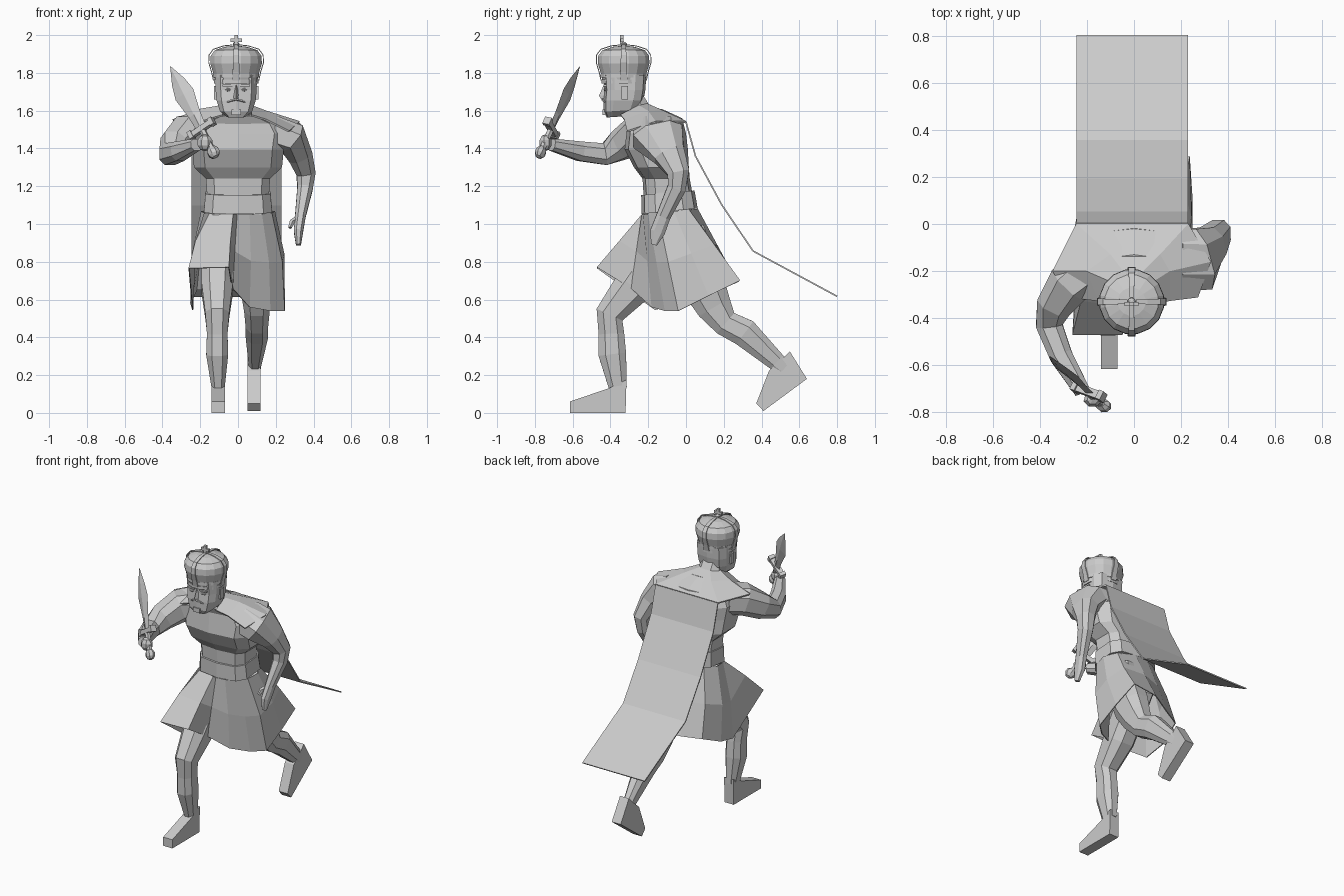
import bpy, bmesh
from math import sin, cos, pi, copysign
from mathutils import Vector as V, Matrix

def finish(name, bm, solid=0):
    bmesh.ops.recalc_face_normals(bm, faces=bm.faces)
    me = bpy.data.meshes.new(name)
    bm.to_mesh(me)
    bm.free()
    ob = bpy.data.objects.new(name, me)
    bpy.context.collection.objects.link(ob)
    if solid:
        m = ob.modifiers.new("thickness", 'SOLIDIFY')
        m.thickness, m.offset = solid, 0
    return ob

def loft(name, rings, closed=True, caps=True, solid=0):
    bm = bmesh.new()
    vs = [[bm.verts.new(p) for p in r] for r in rings]
    n = len(rings[0])
    for a, b in zip(vs, vs[1:]):
        for i in range(n if closed else n - 1):
            j = (i + 1) % n
            bm.faces.new((a[i], a[j], b[j], b[i]))
    if caps:
        bm.faces.new(vs[0])
        bm.faces.new(vs[-1])
    return finish(name, bm, solid)

def ring(c, ax, ay, n=8, p=1.0, start=0.5):
    f = lambda t: copysign(abs(t) ** p, t)
    return [V(c) + ax * f(cos(2 * pi * (i + start) / n)) + ay * f(sin(2 * pi * (i + start) / n))
            for i in range(n)]

def level(z, hx, y0, y1, x=0, lean=0, n=10, p=0.6):
    """Horizontal ring from y0 to y1; lean raises the back edge."""
    return ring((x, (y0 + y1) / 2, z), V((hx, 0, 0)), V((0, (y1 - y0) / 2, lean)), n, p)

def limb(name, pts, ref, n=8):
    """Tube through (x, y, z, radius along ref, other radius)."""
    P = [V(p[:3]) for p in pts]
    rings = []
    for i, p in enumerate(pts):
        t = (P[min(i + 1, len(P) - 1)] - P[max(i - 1, 0)]).normalized()
        a = (V(ref) - t * t.dot(V(ref))).normalized()
        rings.append(ring(P[i], a * p[3], t.cross(a) * p[4], n, .8))
    return loft(name, rings)

def box(name, loc, size, M=None):
    bm = bmesh.new()
    bmesh.ops.create_cube(bm, size=1, matrix=Matrix.Translation(loc) @ Matrix.Diagonal((*size, 1)))
    if M:
        bm.transform(M)
    return finish(name, bm)

def ball(name, loc, size, M=None, u=8, v=5):
    bm = bmesh.new()
    bmesh.ops.create_uvsphere(bm, u_segments=u, v_segments=v, radius=1,
                              matrix=Matrix.Translation(loc) @ Matrix.Diagonal((*size, 1)))
    if M:
        bm.transform(M)
    return finish(name, bm)

def side_profile(name, yz, x0, x1):
    return loft(name, [[V((x, y, z)) for y, z in yz] for x in (x0, x1)])

# Torso leaning forward, with belt
loft("torso", [level(1.06, .175, -.22, .045, 0, .015), level(1.17, .17, -.225, .03, 0, .012),
               level(1.24, .175, -.23, .02), level(1.30, .24, -.275, .015), level(1.395, .25, -.325, .01),
               level(1.48, .265, -.315, 0), level(1.545, .23, -.31, -.02, 0, .015),
               level(1.59, .12, -.33, -.13, 0, .02)])
loft("belt", [level(1.068, .186, -.236, .062, 0, .015), level(1.165, .178, -.237, .045, 0, .012)])

# Skirt: oval waist flowing into an uneven hem
hem = [(-.26, -.47, .765), (-.05, -.47, .77), (-.03, -.29, .66), (.06, -.18, .56), (.17, -.11, .54),
       (.245, -.04, .54), (.245, .12, .62), (.235, .285, .70), (.05, .27, .69), (-.1, .2, .66),
       (-.22, .14, .65), (-.25, -.02, .58), (-.24, -.165, .545)]
waist_deg = [-140, -98, -92, -72, -50, -25, 8, 42, 78, 105, 138, 172, 205]
waist = [V((.195 * cos(d * pi / 180), -.085 + .148 * sin(d * pi / 180), 1.065 + .015 * sin(d * pi / 180)))
         for d in waist_deg]
mid = [w.lerp(V(h), .5) + V((w.x * .12, 0, 0)) for w, h in zip(waist, hem)]
loft("skirt", [waist, mid, [V(h) for h in hem]], caps=False, solid=.006)

# Legs and boots
limb("front_leg", [(-.1, -.08, .95, .09, .12), (-.11, -.28, .67, .09, .11), (-.11, -.405, .52, .068, .08),
                   (-.11, -.395, .42, .058, .072), (-.11, -.39, .31, .062, .078), (-.105, -.36, .13, .036, .05)],
     (1, 0, 0))
side_profile("front_boot", [(-.615, 0), (-.32, 0), (-.315, .175), (-.41, .13), (-.615, .06)], -.14, -.07)
limb("rear_leg", [(.09, -.02, .95, .09, .13), (.1, .10, .66, .09, .12), (.1, .15, .56, .072, .1),
                  (.1, .21, .475, .063, .075), (.1, .31, .425, .063, .08), (.09, .48, .27, .036, .052),
                  (.088, .52, .235, .032, .048)], (1, 0, 0))
side_profile("rear_boot", [(.55, .325), (.64, .18), (.41, .01), (.372, .05), (.44, .225), (.51, .285)], .05, .118)

# Arms and hands
limb("raised_arm", [(-.19, -.19, 1.49, .10, .11), (-.27, -.25, 1.48, .10, .10), (-.335, -.34, 1.42, .085, .08),
                    (-.36, -.43, 1.37, .062, .06), (-.31, -.56, 1.385, .055, .052),
                    (-.22, -.71, 1.42, .034, .036)], (0, 0, 1))
ball("sword_fist", (-.175, -.745, 1.43), (.042, .035, .045), u=7)
limb("lowered_arm", [(.19, -.15, 1.48, .14, .10), (.27, -.15, 1.465, .145, .095), (.325, -.09, 1.37, .09, .07),
                     (.36, -.04, 1.27, .062, .054), (.355, -.05, 1.19, .052, .044), (.33, -.12, 1.04, .04, .03),
                     (.32, -.15, .96, .042, .026), (.32, -.17, .89, .018, .014)], (0, 1, 0))
limb("thumb", [(.315, -.13, 1.03, .016, .016), (.285, -.15, 1.01, .015, .015), (.275, -.165, .98, .01, .01)], (0, 1, 0), 5)

# Shoulder mantle and flying cape
outer = [(-.27, -.31, 1.515), (-.345, -.2, 1.55), (-.245, 0, 1.54), (.23, 0, 1.54), (.325, -.16, 1.54), (.27, -.31, 1.49)]
inner = [(-.15, -.325, 1.555), (-.2, -.2, 1.605), (-.1, -.13, 1.6), (.11, -.13, 1.6), (.15, -.2, 1.595), (.15, -.325, 1.55)]
collar = [(-.08, -.345, 1.575), (-.085, -.25, 1.625), (-.04, -.21, 1.635), (.03, -.21, 1.635), (.07, -.25, 1.625), (.07, -.345, 1.575)]
loft("mantle", [[V(p) for p in row] for row in (collar, inner, outer)], closed=False, caps=False, solid=.01)
fold = [(0, 1.54), (.05, 1.36), (.19, 1.10), (.355, .857), (.80, .617)]
loft("cape", [[V((x, y, z)) for x in (-.245, .23)] for y, z in fold], closed=False, caps=False, solid=.008)

# Head and face
HX = -.01
limb("neck", [(HX, -.22, 1.54, .085, .075), (HX, -.31, 1.68, .075, .075)], (1, 0, 0))
loft("head", [level(1.568, .05, -.42, -.30, HX, .004), level(1.60, .088, -.435, -.25, HX, .006),
              level(1.655, .107, -.437, -.225, HX), level(1.71, .112, -.432, -.215, HX),
              level(1.79, .114, -.438, -.21, HX)])
loft("nose", [[V((HX + s * w, y, z)) for s, y in ((-1, -.42), (0, f), (1, -.42))]
              for z, w, f in ((1.665, .022, -.452), (1.68, .018, -.46), (1.735, .01, -.436))])
box("beard", (HX, -.425, 1.592), (.05, .032, .03))
for s in (-1, 1):
    x = lambda d: HX + s * d
    limb("moustache", [(x(0), -.442, 1.66, .006, .006), (x(.03), -.438, 1.653, .006, .006),
                       (x(.055), -.42, 1.64, .003, .003)], (0, 0, 1), 5)
    box("brow", (x(.045), -.428, 1.733), (.055, .02, .01))
    ball("eye", (x(.045), -.424, 1.711), (.018, .012, .009), u=6, v=4)
    box("ear", (x(.11), -.325, 1.695), (.016, .035, .07))

# Crown: domed cap, band, arched ribs and cross
C = V((HX, -.33, 0))
dome = [(.114, 1.755), (.124, 1.80), (.139, 1.85), (.137, 1.89), (.115, 1.92), (.06, 1.938), (.012, 1.943)]
loft("crown_cap", [ring(C + V((0, 0, z)), V((r, 0, 0)), V((0, r, 0)), 16) for r, z in dome])
for z0, z1, r in ((1.745, 1.765, .12), (1.775, 1.795, .124)):
    loft("crown_band", [ring(C + V((0, 0, z)), V((r, 0, 0)), V((0, r, 0)), 16) for z in (z0, z1)])
for k in range(4):
    d = V((cos(k * pi / 2), sin(k * pi / 2), 0))
    e = V((-d.y, d.x, 0))
    strip = []
    for i, (r, z) in enumerate(dome):
        w = .02 - .0018 * i
        c = C + d * (r + .006) + V((0, 0, z + .005))
        strip.append([c - e * w, c + e * w])
    loft("crown_rib", strip, closed=False, caps=False, solid=.005)
ball("crown_orb", C + V((0, 0, 1.951)), (.018, .018, .014))
box("cross_upright", C + V((0, -.01, 1.975)), (.018, .018, .05))
box("cross_arm", C + V((0, -.01, 1.973)), (.06, .016, .018))

# Sword, built along local z then posed in the fist
pommel, tip = V((-.13, -.77, 1.38)), V((-.355, -.565, 1.828))
d = (tip - pommel).normalized()
w = V((.135, -.05, .085))
w = (w - d * w.dot(d)).normalized()
n = d.cross(w)
M = Matrix((w, n, d)).transposed().to_4x4()
M.translation = pommel
blade = [(.16, .03, .012), (.24, .036, .01), (.37, .058, .01), (.45, .04, .008), (.548, .002, .002)]
X, Y = V((1, 0, 0)), V((0, 1, 0))
loft("blade", [ring((0, 0, z), X * a, Y * b, 4, 1, 0) for z, a, b in blade]).data.transform(M)
loft("grip", [ring((0, 0, z), X * .018, Y * .018, 6) for z in (0, .15)]).data.transform(M)
box("guard", (0, 0, .15), (.13, .035, .028), M)
for s in (-1, 1):
    box("guard_end", (s * .068, 0, .152), (.024, .04, .042), M)
ball("pommel", (0, 0, 0), (.036, .03, .036), M)
